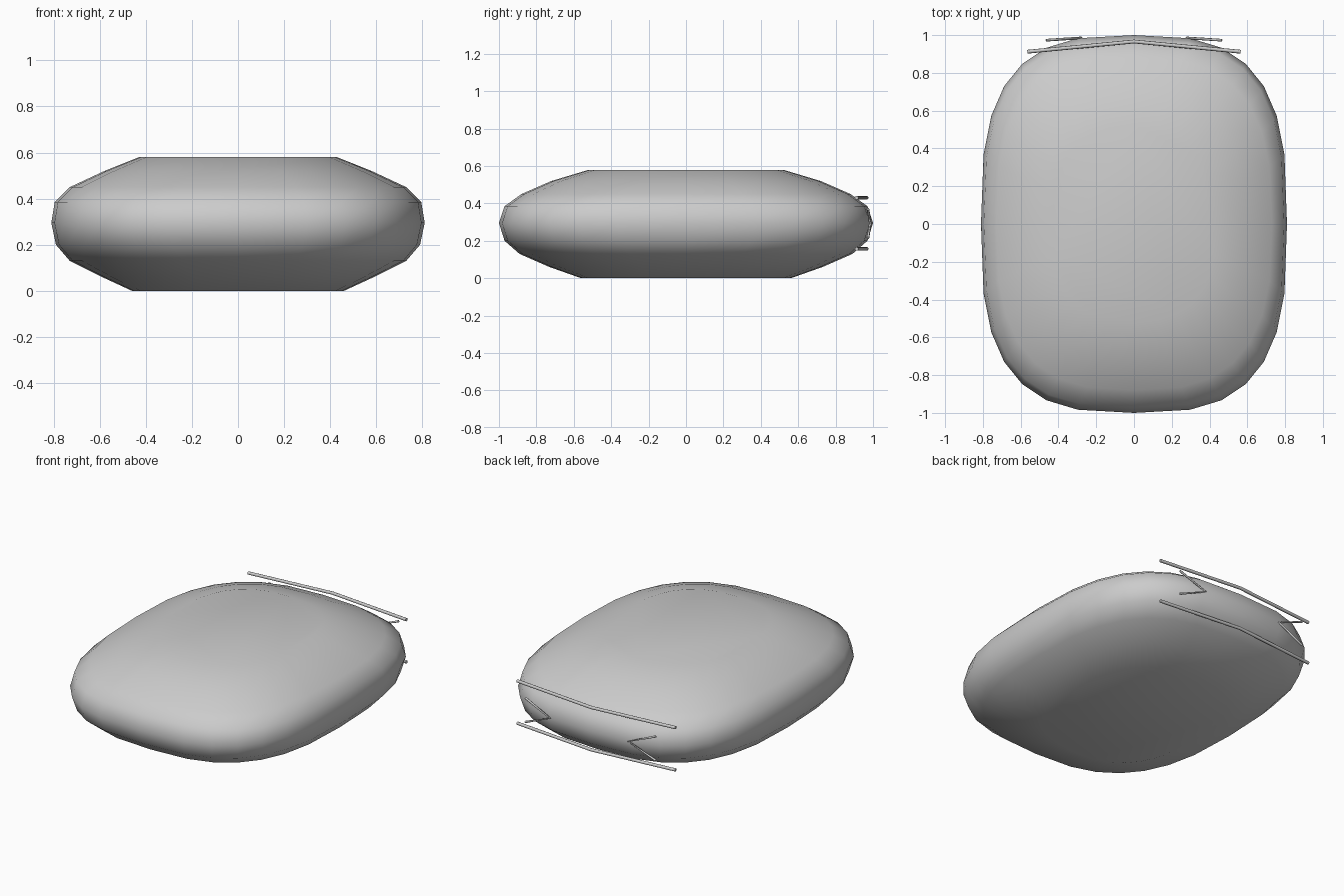
import bpy, bmesh
from math import sin, cos, pi, copysign

if "Cube" in bpy.data.objects:
    bpy.data.objects.remove(bpy.data.objects["Cube"])

SEGS = 28

def rounded_ring(bm, z, rx, ry, n):
    # one rounded-rectangle (superellipse) cross-section
    ring = []
    for i in range(SEGS):
        a = 2 * pi * i / SEGS
        c, s = cos(a), sin(a)
        x = rx * copysign(abs(c) ** (2 / n), c)
        y = ry * copysign(abs(s) ** (2 / n), s)
        ring.append(bm.verts.new((x, y, z)))
    return ring

def rod(name, points, radius):
    # thin round rod along a polyline
    cu = bpy.data.curves.new(name, 'CURVE')
    cu.dimensions = '3D'
    cu.bevel_depth = radius
    cu.bevel_resolution = 2
    cu.use_fill_caps = True
    sp = cu.splines.new('POLY')
    sp.points.add(len(points) - 1)
    for p, co in zip(sp.points, points):
        p.co = (*co, 1)
    ob = bpy.data.objects.new(name, cu)
    bpy.context.collection.objects.link(ob)
    return ob

# pebble body: height, half width, half depth, squareness
sections = [
    (0.00, 0.46, 0.56, 2.6), (0.06, 0.59, 0.73, 2.7), (0.13, 0.73, 0.89, 2.8),
    (0.20, 0.79, 0.97, 2.95), (0.295, 0.81, 1.00, 3.0), (0.385, 0.795, 0.97, 2.95),
    (0.45, 0.73, 0.88, 2.8), (0.52, 0.58, 0.72, 2.7), (0.58, 0.43, 0.52, 2.6)]
bm = bmesh.new()
rings = [rounded_ring(bm, *s) for s in sections]
for lo, hi in zip(rings, rings[1:]):
    for i in range(SEGS):
        j = (i + 1) % SEGS
        bm.faces.new((lo[i], lo[j], hi[j], hi[i]))
bm.faces.new(rings[0][::-1])
bm.faces.new(rings[-1])
me = bpy.data.meshes.new("body")
bm.to_mesh(me)
bm.free()
body = bpy.data.objects.new("body", me)
bpy.context.collection.objects.link(body)
bpy.context.view_layer.objects.active = body
body.select_set(True)
bpy.ops.object.shade_smooth_by_angle(angle=0.9)

# upper and lower bent bars across the back
for name, z in (("upper_bar", 0.43), ("lower_bar", 0.157)):
    rod(name, [(-0.565, 0.912, z), (0, 0.966, z), (0.565, 0.912, z)], 0.01)

# mirrored chevrons pointing inward
for name, s in (("right_chevron", 1), ("left_chevron", -1)):
    rod(name, [(s * 0.465, 0.973, 0.37), (s * 0.28, 0.985, 0.293),
               (s * 0.465, 0.973, 0.215)], 0.007)
